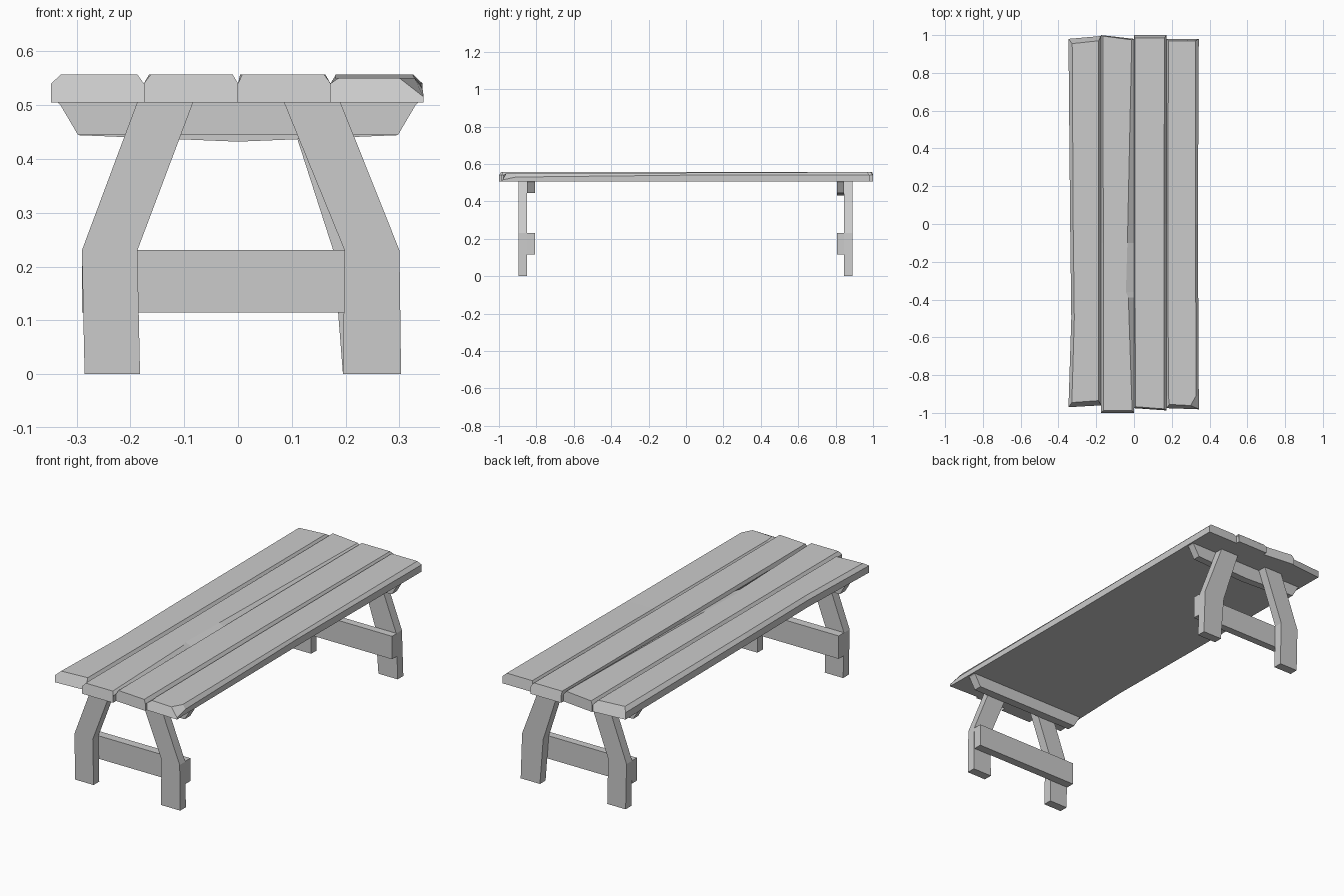
import bpy
import bmesh

cube = bpy.data.objects.get("Cube")
if cube:
    bpy.data.objects.remove(cube, do_unlink=True)

wood = bpy.data.materials.new("grey wood")
wood.use_nodes = True
grey = (0.6, 0.6, 0.6, 1)
wood.diffuse_color = grey
wood.node_tree.nodes["Principled BSDF"].inputs["Base Color"].default_value = grey

BOTTOM, SHOULDER, TOP = 0.505, 0.54, 0.557


def loft(name, rings):
    """Skin matching rings of points and cap both ends."""
    bm = bmesh.new()
    loops = [[bm.verts.new(p) for p in ring] for ring in rings]
    for a, b in zip(loops, loops[1:]):
        for i in range(len(a)):
            j = (i + 1) % len(a)
            bm.faces.new((a[i], a[j], b[j], b[i]))
    bm.faces.new(loops[0])
    bm.faces.new(loops[-1])
    bmesh.ops.recalc_face_normals(bm, faces=bm.faces)
    mesh = bpy.data.meshes.new(name)
    bm.to_mesh(mesh)
    bm.free()
    mesh.materials.append(wood)
    obj = bpy.data.objects.new(name, mesh)
    bpy.context.collection.objects.link(obj)
    return obj


def section(y, xl, xr, cl, cr, skew=0, slope=0, right=SHOULDER, top=TOP):
    """Plank cross-section: cl/cr chamfer the sides, slope chamfers the end."""
    yr, s = y + skew, slope
    return [(xl, y, BOTTOM), (xr, yr, BOTTOM), (xr, yr, right),
            (xr - cr, yr + s, top), (xl + cl, y + s, top), (xl, y, SHOULDER)]


def slab(name, profile, y0, y1):
    """Extrude an x-z profile between two y positions."""
    return loft(name, [[(x, y, z) for x, z in profile] for y in (y0, y1)])


# Table top: four hand-hewn planks
loft("plank_outer_right", [
    section(-0.97, -0.347, -0.175, 0.018, 0.012, 0.01, 0.025),
    section(-0.5, -0.332, -0.175, 0.016, 0.012),
    section(0, -0.338, -0.175, 0.016, 0.012),
    section(0.98, -0.347, -0.175, 0.02, 0.012, 0.015, -0.025)])
loft("plank_inner_right", [
    section(-1, -0.175, 0, 0.013, 0.01, 0, 0.012),
    section(-0.39, -0.175, 0, 0.013, 0.03),
    section(-0.36, -0.175, 0, 0.013, 0.043),
    section(-0.1, -0.175, 0, 0.013, 0.035),
    section(1, -0.175, 0, 0.01, 0.012, -0.02, -0.005)])
loft("plank_inner_left", [
    section(-0.975, 0, 0.172, 0.008, 0.012, -0.012, 0.008),
    section(0, 0, 0.172, 0.004, 0.014),
    section(1, 0, 0.172, 0.004, 0.01, 0, -0.015)])
loft("plank_outer_left", [
    section(-0.975, 0.172, 0.345, 0.015, 0.045, -0.006, 0.02, 0.515, 0.55),
    section(-0.91, 0.172, 0.343, 0.01, 0.015, right=0.53, top=0.55),
    section(0, 0.172, 0.338, 0.008, 0.012, top=0.553),
    section(0.98, 0.172, 0.343, 0.01, 0.018, 0, -0.01)])

# Trestles: bent legs with a stretcher and a top rail on the inner face
right_leg = [(-0.285, 0), (-0.182, 0), (-0.187, 0.23), (-0.083, 0.506),
             (-0.187, 0.506), (-0.29, 0.23)]
left_leg = [(0.303, 0), (0.195, 0), (0.198, 0.23), (0.085, 0.506),
            (0.19, 0.506), (0.3, 0.23)]
back_left_leg = [(0.303, 0), (0.195, 0), (0.177, 0.23), (0.088, 0.506),
                 (0.19, 0.506), (0.295, 0.23)]
rail = [(-0.297, 0.444), (0.297, 0.444), (0.33, 0.5), (0.336, 0.506),
        (-0.336, 0.506), (-0.33, 0.5)]
back_rail = [(-0.297, 0.444), (0, 0.432)] + rail[1:]
stretcher = [(-0.29, 0.115), (0.298, 0.115), (0.298, 0.231), (-0.29, 0.231)]

for end, s, left, top_rail in (("front", -1, left_leg, rail),
                               ("back", 1, back_left_leg, back_rail)):
    inner, outer = (-0.85, -0.895) if s < 0 else (0.845, 0.89)
    slab(end + "_right_leg", right_leg, inner, outer)
    slab(end + "_left_leg", left, inner, outer)
    slab(end + "_stretcher", stretcher, inner, s * 0.807)
    slab(end + "_top_rail", top_rail, inner, s * 0.807)
